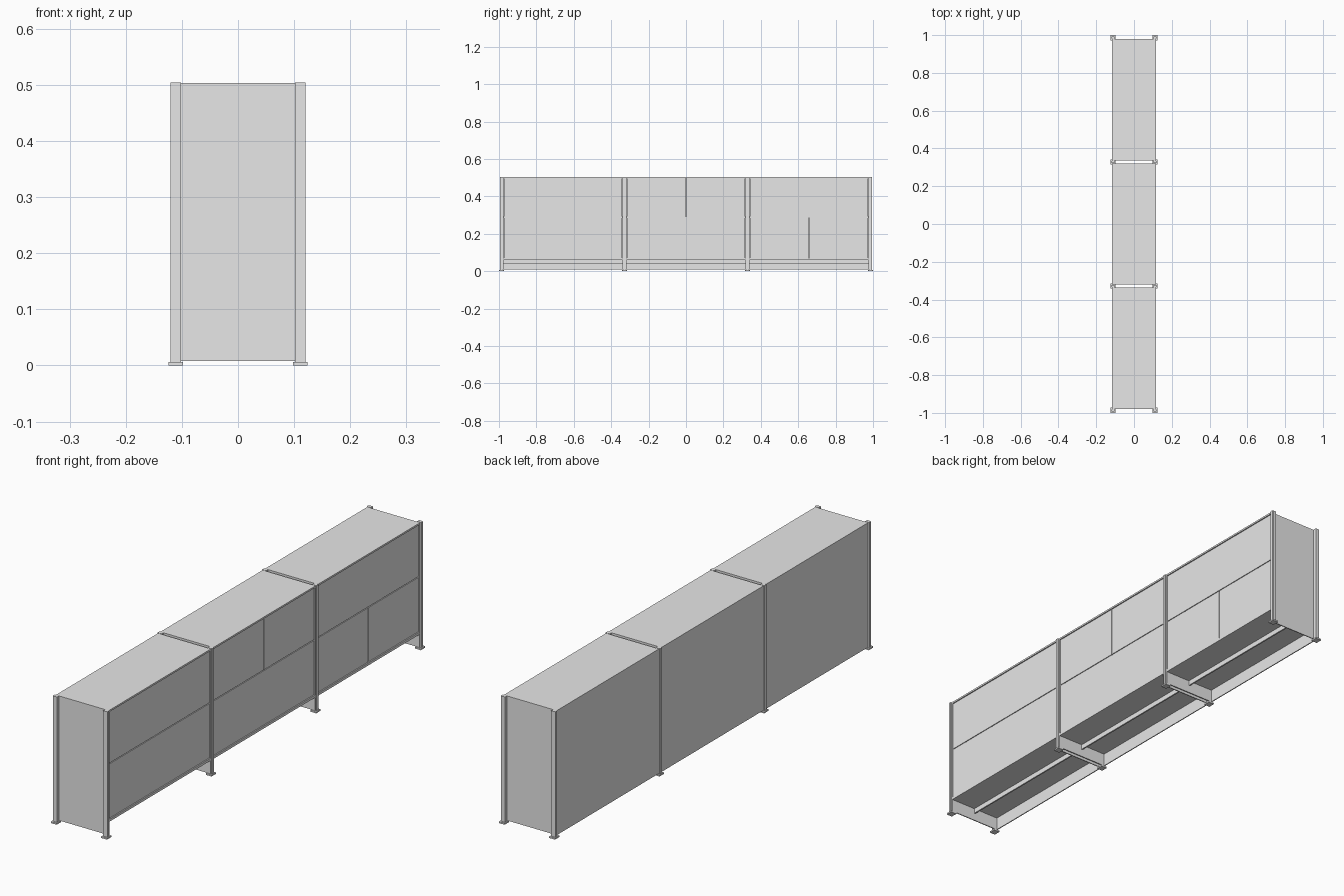
import bpy

# Remove the default cube only
cube = bpy.data.objects.get("Cube")
if cube:
    bpy.data.objects.remove(cube, do_unlink=True)

grey = bpy.data.materials.new("light_grey")
grey.use_nodes = True
COLOUR = (0.8, 0.8, 0.8, 1)
grey.diffuse_color = COLOUR
grey.node_tree.nodes["Principled BSDF"].inputs["Base Color"].default_value = COLOUR


def box(name, x, y, z):
    """Box between (min, max) pairs on each axis."""
    bpy.ops.mesh.primitive_cube_add(size=1, location=[sum(r) / 2 for r in (x, y, z)])
    obj = bpy.context.object
    obj.name = name
    obj.scale = [r[1] - r[0] for r in (x, y, z)]
    bpy.ops.object.transform_apply(location=False, rotation=False, scale=True)
    obj.data.materials.append(grey)
    return obj


# Main dimensions
PITCH = 0.6575       # distance between post lines
HALF = 0.3215        # half length of one cabinet
DEPTH = 0.1165       # half depth of the carcass
TOP = 0.5035
LOW = 0.008          # lower edge of side and back panels
FLOOR = 0.06         # underside of the cabinet floor
T = 0.004            # panel thickness
GAP = 0.0015         # joint around doors
SPLIT = 0.289        # height of the joint between door rows


def doors(label, y0, y1, z0, z1, count):
    """A row of inset doors, equally wide."""
    width = (y1 - y0) / count
    for i in range(count):
        a = y0 + i * width
        box(f"{label}_door_{i + 1}", (DEPTH - 0.008, DEPTH - 0.003),
            (a + GAP, a + width - GAP), (z0 + GAP, z1 - GAP))


def cabinet(label, centre, lower_doors, upper_doors):
    y0, y1 = centre - HALF, centre + HALF
    inner = (y0 + T, y1 - T)
    full = (-DEPTH, DEPTH)
    box(label + "_top", full, (y0, y1), (TOP - 0.007, TOP))
    for side, a in (("front", y0), ("rear", y1 - T)):
        box(f"{label}_{side}_side", full, (a, a + T), (LOW, TOP - 0.007))
    box(label + "_back_panel", (-DEPTH, -DEPTH + T), inner, (LOW, TOP - 0.007))
    box(label + "_floor", (-DEPTH + T, DEPTH), inner, (FLOOR, FLOOR + 0.01))
    box(label + "_shelf", (-DEPTH + T, DEPTH - 0.01), inner, (SPLIT - 0.004, SPLIT + 0.004))
    # Stiffening rail under the floor
    box(label + "_floor_rail", (-0.003, 0.003), inner, (FLOOR - 0.02, FLOOR))
    doors(label + "_lower", *inner, FLOOR + 0.01, SPLIT, lower_doors)
    doors(label + "_upper", *inner, SPLIT, TOP - 0.007, upper_doors)


cabinet("front_cabinet", -PITCH, 1, 1)
cabinet("middle_cabinet", 0, 1, 2)
cabinet("rear_cabinet", PITCH, 2, 1)

# Posts between and beyond the cabinets, each with an outer rib and a square foot
for i in range(4):
    y = (i - 1.5) * PITCH
    for side, s in (("left", 1), ("right", -1)):
        def span(a, b):
            return tuple(sorted((a * s, b * s)))
        name = f"{side}_post_{i + 1}"
        box(name, span(0.102, 0.1165), (y - 0.007, y + 0.007), (0.006, TOP + 0.001))
        box(name + "_rib", span(0.1165, 0.12), (y - 0.0055, y + 0.0055), (0.006, TOP + 0.001))
        box(name + "_foot", span(0.098, 0.1235), (y - 0.01375, y + 0.01375), (0, 0.006))
